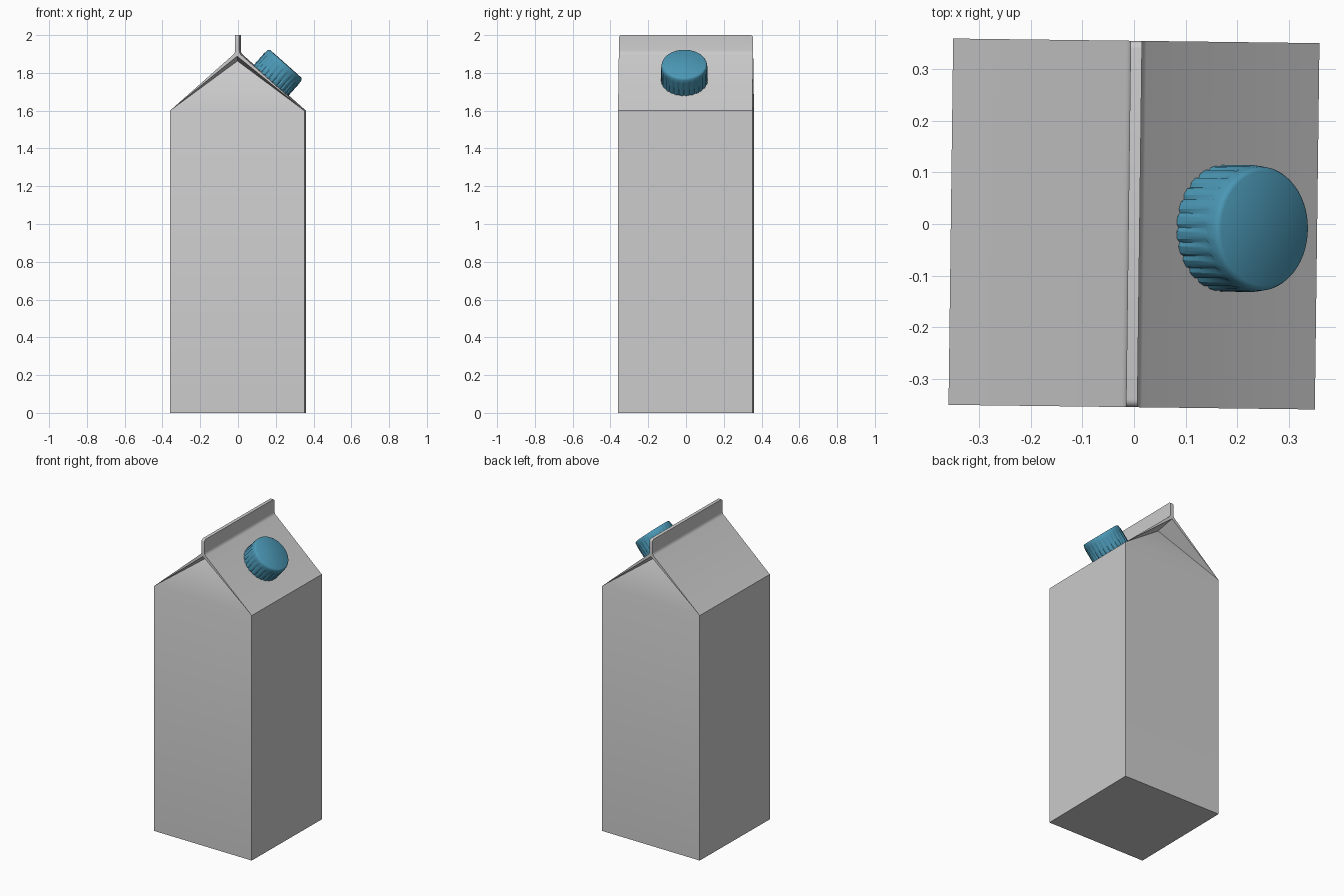
import bpy, bmesh, math
from mathutils import Matrix

if "Cube" in bpy.data.objects:
    bpy.data.objects.remove(bpy.data.objects["Cube"])

H = 0.3555            # half width of the square body
SHOULDER, RIDGE, TOP = 1.6, 1.905, 2.0
FIN = 0.011           # half thickness of the sealed fin
TWIST = Matrix.Rotation(math.radians(-0.72), 4, 'Z')


def finish(name, bm):
    bmesh.ops.recalc_face_normals(bm, faces=bm.faces[:])
    bm.transform(TWIST)
    me = bpy.data.meshes.new(name)
    bm.to_mesh(me)
    bm.free()
    ob = bpy.data.objects.new(name, me)
    bpy.context.collection.objects.link(ob)
    bpy.ops.object.select_all(action='DESELECT')
    ob.select_set(True)
    bpy.context.view_layer.objects.active = ob
    bpy.ops.object.shade_smooth_by_angle(angle=math.radians(35))
    return ob


# Carton: body, folded gable ends, roof panels and fin in one closed shell
bm = bmesh.new()
ends = []
for s in (-1, 1):
    y = s * H
    pts = dict(bl=(-H, y, 0), br=(H, y, 0), cl=(-H, y, SHOULDER), cr=(H, y, SHOULDER),
               rl=(-FIN, y, RIDGE), rr=(FIN, y, RIDGE), tl=(-FIN, y, TOP), tr=(FIN, y, TOP),
               under=(0, y, 1.888), apex=(0, s * (H - 0.13), 1.863))
    v = {k: bm.verts.new(p) for k, p in pts.items()}
    for keys in ("bl br cr cl", "cl cr apex", "cl under apex", "cr under apex",
                 "cl rl under", "cr rr under", "under rr tr tl rl"):
        bm.faces.new([v[k] for k in keys.split()])
    ends.append(v)

# Panels that run from front to back
f, b = ends
loop = ["bl", "br", "cr", "rr", "tr", "tl", "rl", "cl"]
for p, q in zip(loop, loop[1:] + loop[:1]):
    bm.faces.new((f[p], f[q], b[q], b[p]))
bmesh.ops.recalc_face_normals(bm, faces=bm.faces[:])

# Soft folds at the foot of the fin, rounded fin corners
folds = [bm.edges.get((f[k], b[k])) for k in ("rl", "rr")]
corners = [bm.edges.get((e["tl"], e["tr"])) for e in ends]
bmesh.ops.bevel(bm, geom=corners, offset=0.015, segments=4, profile=0.5, affect='EDGES')
bmesh.ops.bevel(bm, geom=folds, offset=0.012, segments=3, profile=0.5, affect='EDGES')
finish("carton", bm)

# Screw cap: ribbed skirt, smooth upper band, rounded rim
RIBS, R = 26, 0.123
bm = bmesh.new()
rings = []
# height, radius, groove depth
for z, r, groove in ((-0.004, R, 0.005), (0.082, R, 0.005), (0.09, R - 0.001, 0),
                     (0.107, R - 0.003, 0), (0.113, R - 0.006, 0), (0.117, R - 0.012, 0)):
    ring = []
    for i in range(RIBS * 4):
        a = 2 * math.pi * i / (RIBS * 4)
        rad = r - (groove if i % 4 == 0 else 0)
        ring.append(bm.verts.new((rad * math.cos(a), rad * math.sin(a), z)))
    rings.append(ring)
for lo, hi in zip(rings, rings[1:]):
    for i in range(len(lo)):
        j = (i + 1) % len(lo)
        bm.faces.new((lo[i], lo[j], hi[j], hi[i]))
bm.faces.new(rings[0])
bm.faces.new(rings[-1])

# Seat the cap on the right roof panel
slope = math.atan2(RIDGE - SHOULDER, H - FIN)
bm.transform(Matrix.Translation((0.175, -0.006, 1.76)) @ Matrix.Rotation(slope, 4, 'Y'))
cap = finish("screw_cap", bm)
blue = bpy.data.materials.new("cap_blue")
blue.diffuse_color = (0.07, 0.31, 0.46, 1)
blue.use_nodes = True
blue.node_tree.nodes["Principled BSDF"].inputs["Base Color"].default_value = blue.diffuse_color
cap.data.materials.append(blue)
